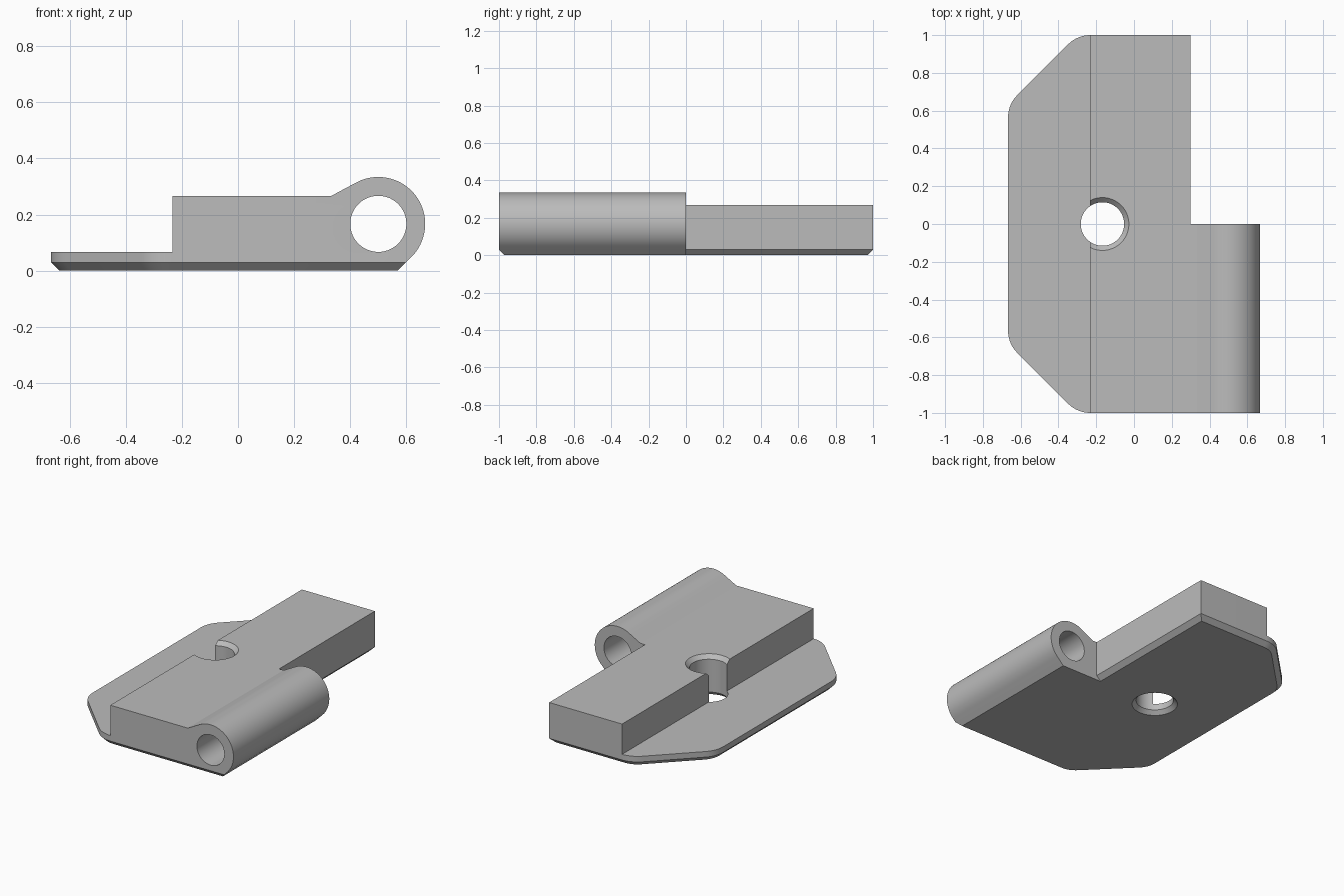
import bpy, bmesh
from math import sin, cos, radians, tan
from mathutils import Vector

cube = bpy.data.objects.get("Cube")
if cube:
    bpy.data.objects.remove(cube, do_unlink=True)

metal = bpy.data.materials.new("grey_metal")
metal.use_nodes = True
GREY = (0.5, 0.5, 0.5, 1)
metal.diffuse_color = GREY
metal.node_tree.nodes["Principled BSDF"].inputs["Base Color"].default_value = GREY

CHAMFER = 0.03
BARREL_X, BARREL_Z, BARREL_R = 0.5, 0.167, 0.167


def arc(cx, cy, r, start, end, steps):
    """Points along a circular arc, angles in degrees."""
    angles = [radians(start + (end - start) * i / steps) for i in range(steps + 1)]
    return [(cx + r * cos(a), cy + r * sin(a)) for a in angles]


def loft(name, loops):
    """Closed solid through matching loops of 3D points."""
    bm = bmesh.new()
    rings = [[bm.verts.new(p) for p in loop] for loop in loops]
    n = len(rings[0])
    for a, b in zip(rings, rings[1:]):
        for i in range(n):
            j = (i + 1) % n
            bm.faces.new((a[i], a[j], b[j], b[i]))
    bm.faces.new(rings[0][::-1])
    bm.faces.new(rings[-1])
    bmesh.ops.recalc_face_normals(bm, faces=bm.faces)
    mesh = bpy.data.meshes.new(name)
    bm.to_mesh(mesh)
    bm.free()
    obj = bpy.data.objects.new(name, mesh)
    bpy.context.collection.objects.link(obj)
    mesh.materials.append(metal)
    return obj


def combine(target, tool, operation):
    """Apply a boolean and discard the tool."""
    tool.hide_render = True
    mod = target.modifiers.new(operation.lower(), 'BOOLEAN')
    mod.operation, mod.object, mod.solver = operation, tool, 'EXACT'
    bpy.context.view_layer.objects.active = target
    bpy.ops.object.modifier_apply(modifier=mod.name)
    bpy.data.objects.remove(tool, do_unlink=True)


def outline(d):
    """Plan of the leaf, moved in by d; the knuckle notch face stays put."""
    r = 0.167 - d
    t = tan(radians(22.5))
    # fillet centres do not move with the inset
    side = (-0.667 + 0.167, 0.633 - 0.167 * t)
    end = (-0.3 + 0.167 * t, 1 - 0.167)
    upper = arc(*end, r, 90, 135, 10) + arc(*side, r, 135, 180, 10)
    lower = [(x, -y) for x, y in reversed(upper)]
    return upper + lower + [(0.9, -1 + d), (0.9, 0), (0.3 - d, 0), (0.3 - d, 1 - d)]


# Leaf plan with chamfered underside
leaf = loft("hinge_leaf", [[(x, y, z) for x, y in outline(d)]
                           for z, d in ((0, CHAMFER), (CHAMFER, 0), (0.5, 0))])

# Side profile: thin flange, thick block, ramp and barrel
section = [(-0.8, -0.1), (BARREL_X + BARREL_R * 2 ** 0.5 - BARREL_Z - 0.1, -0.1)]
section += arc(BARREL_X, BARREL_Z, BARREL_R, -45, 118, 44)
section += [(0.333, 0.267), (-0.233, 0.267), (-0.233, 0.067), (-0.8, 0.067)]
profile = loft("section_tool", [[(x, y, z) for x, z in section] for y in (-1.2, 1.2)])
combine(leaf, profile, 'INTERSECT')

# Pin bore through the barrel
bore = loft("bore_tool", [[(x, y, z) for x, z in arc(BARREL_X, BARREL_Z, 0.1, 0, 354, 59)]
                          for y in (-1.2, 0.2)])
combine(leaf, bore, 'DIFFERENCE')

# Screw hole, bevelled at both rims
levels = ((-0.025, 0.165), (0.025, 0.115), (0.242, 0.115), (0.292, 0.165))
screw = loft("screw_tool", [[(x, y, z) for x, y in arc(-0.167, 0, r, 3, 357, 59)]
                            for z, r in levels])
combine(leaf, screw, 'DIFFERENCE')

# Smooth curves, sharp edges
bpy.ops.object.select_all(action='DESELECT')
leaf.select_set(True)
bpy.context.view_layer.objects.active = leaf
bpy.ops.object.shade_smooth_by_angle(angle=radians(25))
